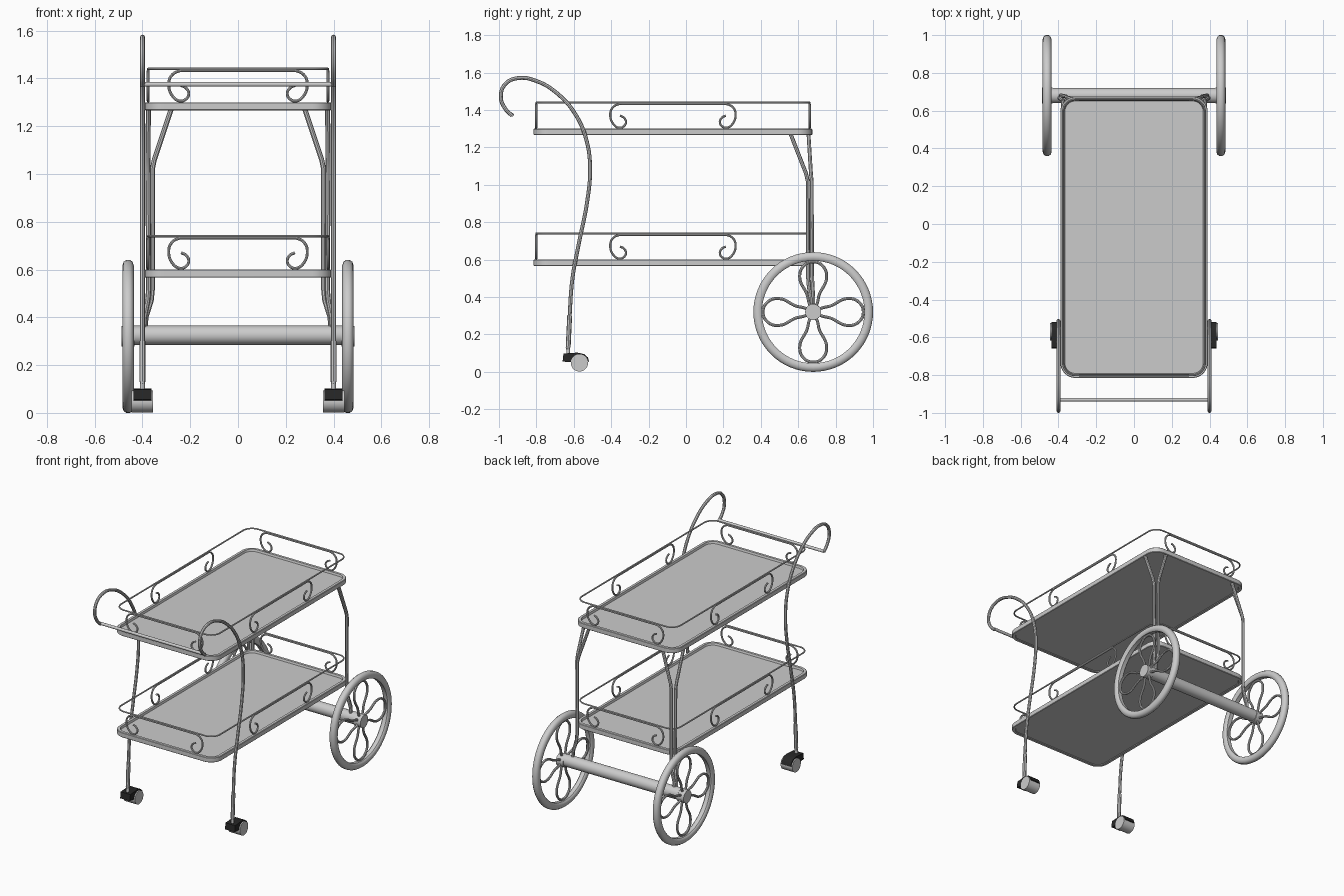
import bpy, bmesh, math
from mathutils import Vector, Matrix

if "Cube" in bpy.data.objects:
    bpy.data.objects.remove(bpy.data.objects["Cube"])

TRAY_Y0, TRAY_Y1, TRAY_X = -0.815, 0.675, 0.39
MID_Y = (TRAY_Y0 + TRAY_Y1) / 2
WHEEL_Y, WHEEL_Z = 0.68, 0.32


def finish(name, mesh, angle=40):
    ob = bpy.data.objects.new(name, mesh)
    bpy.context.collection.objects.link(ob)
    bpy.ops.object.select_all(action='DESELECT')
    ob.select_set(True)
    bpy.context.view_layer.objects.active = ob
    bpy.ops.object.shade_smooth_by_angle(angle=math.radians(angle))
    return ob


def tube(name, paths, radius, smooth=True, cyclic=False, res=6):
    """Round tube swept along one or several point paths."""
    cu = bpy.data.curves.new(name, 'CURVE')
    cu.dimensions = '3D'
    cu.bevel_depth = radius
    cu.bevel_resolution = 2
    cu.resolution_u = res
    cu.use_fill_caps = True
    for pts in paths:
        sp = cu.splines.new('BEZIER')
        sp.bezier_points.add(len(pts) - 1)
        for bp, p in zip(sp.bezier_points, pts):
            bp.co = p
            bp.handle_left_type = bp.handle_right_type = 'AUTO' if smooth else 'VECTOR'
        sp.use_cyclic_u = cyclic
        if not smooth:
            sp.resolution_u = 1
    tmp = bpy.data.objects.new(name + "_path", cu)
    bpy.context.collection.objects.link(tmp)
    dg = bpy.context.evaluated_depsgraph_get()
    dg.update()
    mesh = bpy.data.meshes.new_from_object(tmp.evaluated_get(dg))
    bpy.data.objects.remove(tmp)
    return finish(name, mesh)


def cylinder(name, center, radius, depth, axis='X', segs=32):
    bm = bmesh.new()
    rot = Matrix.Rotation(math.pi / 2, 4, 'Y') if axis == 'X' else Matrix()
    bmesh.ops.create_cone(bm, cap_ends=True, segments=segs, radius1=radius, radius2=radius,
                          depth=depth, matrix=Matrix.Translation(center) @ rot)
    me = bpy.data.meshes.new(name)
    bm.to_mesh(me)
    bm.free()
    return finish(name, me)


def lathe_x(name, center, profile, segs=64):
    """Closed (x, radius) profile revolved round the x axis."""
    bm = bmesh.new()
    rings = []
    for i in range(segs):
        a = 2 * math.pi * i / segs
        rings.append([bm.verts.new((center[0] + x, center[1] + r * math.cos(a),
                                    center[2] + r * math.sin(a))) for x, r in profile])
    n = len(profile)
    for i in range(segs):
        a, b = rings[i], rings[(i + 1) % segs]
        for j in range(n):
            bm.faces.new((a[j], a[(j + 1) % n], b[(j + 1) % n], b[j]))
    bmesh.ops.recalc_face_normals(bm, faces=bm.faces)
    me = bpy.data.meshes.new(name)
    bm.to_mesh(me)
    bm.free()
    return finish(name, me)


def rounded_rect(inset, z, rad=0.08, steps=8):
    hx, hy, r = TRAY_X - inset, (TRAY_Y1 - TRAY_Y0) / 2 - inset, rad - inset
    pts = []
    for q, (sx, sy) in enumerate(((1, 1), (-1, 1), (-1, -1), (1, -1))):
        for k in range(steps + 1):
            a = math.pi / 2 * (q + k / steps)
            pts.append((sx * (hx - r) + r * math.cos(a),
                        MID_Y + sy * (hy - r) + r * math.sin(a), z))
    return pts


# Trays: rounded slab with a raised lip above and a shallow recess below
def tray(name, z0, z1):
    bm = bmesh.new()
    loops = [[bm.verts.new(p) for p in rounded_rect(i, z)] for i, z in
             ((0.024, z0 + 0.004), (0.02, z0), (0.003, z0), (0, z0 + 0.003), (0, z1 - 0.003),
              (0.003, z1), (0.02, z1), (0.024, z1 - 0.014))]
    n = len(loops[0])
    for a, b in zip(loops, loops[1:]):
        for i in range(n):
            bm.faces.new((a[i], a[(i + 1) % n], b[(i + 1) % n], b[i]))
    bm.faces.new(loops[0][::-1])
    bm.faces.new(loops[-1])
    bmesh.ops.recalc_face_normals(bm, faces=bm.faces)
    me = bpy.data.meshes.new(name)
    bm.to_mesh(me)
    bm.free()
    finish(name, me)


# Half of a scroll: distance from its outer end, height above tray top
SCROLL = [(0.052, 0.07), (0.072, 0.06), (0.084, 0.036), (0.072, 0.013), (0.047, 0.005),
          (0.016, 0.026), (0.0, 0.075), (0.012, 0.112), (0.045, 0.131), (0.07, 0.132), (0.10, 0.132)]


def scroll_path(half):
    left = [(d - half, h) for d, h in SCROLL]
    return left + [(-u, h) for u, h in reversed(left)]


for label, z0, z1 in (("lower", 0.566, 0.60), ("upper", 1.266, 1.30)):
    tray(label + "_tray", z0, z1)
    tube(label + "_rail", [rounded_rect(0.014, z1 + 0.14)], 0.005, smooth=False, cyclic=True)
    rx, ry0, ry1 = TRAY_X - 0.014, TRAY_Y0 + 0.014, TRAY_Y1 - 0.014
    paths = [[(u, y, z1 + h) for u, h in scroll_path(0.29)] for y in (ry0, ry1)]
    paths += [[(x, MID_Y + u, z1 + h) for u, h in scroll_path(0.335)] for x in (-rx, rx)]
    tube(label + "_rail_scrolls", paths, 0.006)

# Push bar between the two curled handles
cylinder("push_bar", (0, -0.93, 1.375), 0.01, 0.80, segs=16)

# Wheel axle
cylinder("axle", (0, WHEEL_Y, WHEEL_Z + 0.005), 0.04, 0.88)

black = bpy.data.materials.new("caster_black")
black.diffuse_color = (0.02, 0.02, 0.02, 1)
black.use_nodes = True
black.node_tree.nodes["Principled BSDF"].inputs["Base Color"].default_value = black.diffuse_color

HANDLE = [(-0.93, 1.37), (-0.965, 1.405), (-0.99, 1.47), (-0.965, 1.54), (-0.895, 1.571),
          (-0.80, 1.555), (-0.69, 1.49), (-0.59, 1.375), (-0.53, 1.23), (-0.513, 1.08),
          (-0.53, 0.90), (-0.57, 0.70), (-0.607, 0.50), (-0.622, 0.30), (-0.63, 0.12)]
PETAL = [(0.03, 0), (0.10, 0.035), (0.185, 0.072), (0.245, 0.052), (0.268, 0),
         (0.245, -0.052), (0.185, -0.072), (0.10, -0.035)]
RIM = [(-0.014, 0.274), (0.014, 0.274), (0.021, 0.28), (0.024, 0.297), (0.019, 0.312),
       (0.008, 0.32), (-0.008, 0.32), (-0.019, 0.312), (-0.024, 0.297), (-0.021, 0.28)]
HOOD = [(-0.66, 0.055), (-0.655, 0.098), (-0.58, 0.103), (-0.545, 0.095), (-0.525, 0.078),
        (-0.518, 0.055), (-0.55, 0.045), (-0.60, 0.05)]

for side, s in (("left", -1), ("right", 1)):
    # Front leg sweeping up into the handle, with a thicker foot sleeve
    x = 0.40 * s
    tube(side + "_handle_leg", [[(x, y, z) for y, z in HANDLE]], 0.0105)
    tube(side + "_leg_sleeve", [[(x, -0.622, 0.30), (x, -0.63, 0.13)]], 0.013, smooth=False)
    cylinder(side + "_caster_stem", (x, -0.63, 0.115), 0.010, 0.05, 'Z', 16)

    # Caster: dark hood around a small drum wheel
    cylinder(side + "_caster_wheel", (x, -0.57, 0.048), 0.046, 0.09)
    bm = bmesh.new()
    f = bm.faces.new([bm.verts.new((x - 0.037, y, z)) for y, z in HOOD])
    ext = bmesh.ops.extrude_face_region(bm, geom=[f])
    bmesh.ops.translate(bm, vec=(0.074, 0, 0),
                        verts=[v for v in ext['geom'] if isinstance(v, bmesh.types.BMVert)])
    bmesh.ops.recalc_face_normals(bm, faces=bm.faces)
    me = bpy.data.meshes.new(side + "_caster_hood")
    bm.to_mesh(me)
    bm.free()
    me.materials.append(black)
    finish(side + "_caster_hood", me)

    # Pair of back legs splitting apart under the upper tray
    inner = [(0.28, 0.655, 1.27), (0.35, 0.668, 1.06), (0.358, 0.672, 1.02), (0.358, 0.674, 0.52),
             (0.363, 0.676, 0.47), (0.385, 0.68, 0.40), (0.39, 0.68, 0.33)]
    outer = [(0.375, 0.56, 1.27), (0.377, 0.642, 1.06), (0.377, 0.651, 1.02), (0.374, 0.652, 0.52),
             (0.378, 0.655, 0.47), (0.392, 0.665, 0.40), (0.396, 0.67, 0.33)]
    tube(side + "_back_legs", [[(s * a, b, c) for a, b, c in p] for p in (inner, outer)],
         0.0105, smooth=False)

    # Large wheel: tyre, four petal loop spokes and hub
    c = Vector((0.46 * s, WHEEL_Y, WHEEL_Z))
    lathe_x(side + "_wheel_rim", c, RIM)
    petals = []
    for k in range(4):
        rot = Matrix.Rotation(k * math.pi / 2, 3, 'X')
        petals.append([c + rot @ Vector((0, r, t)) for r, t in PETAL])
    tube(side + "_wheel_spokes", petals, 0.008, cyclic=True)
    cylinder(side + "_wheel_hub", c, 0.043, 0.055)
